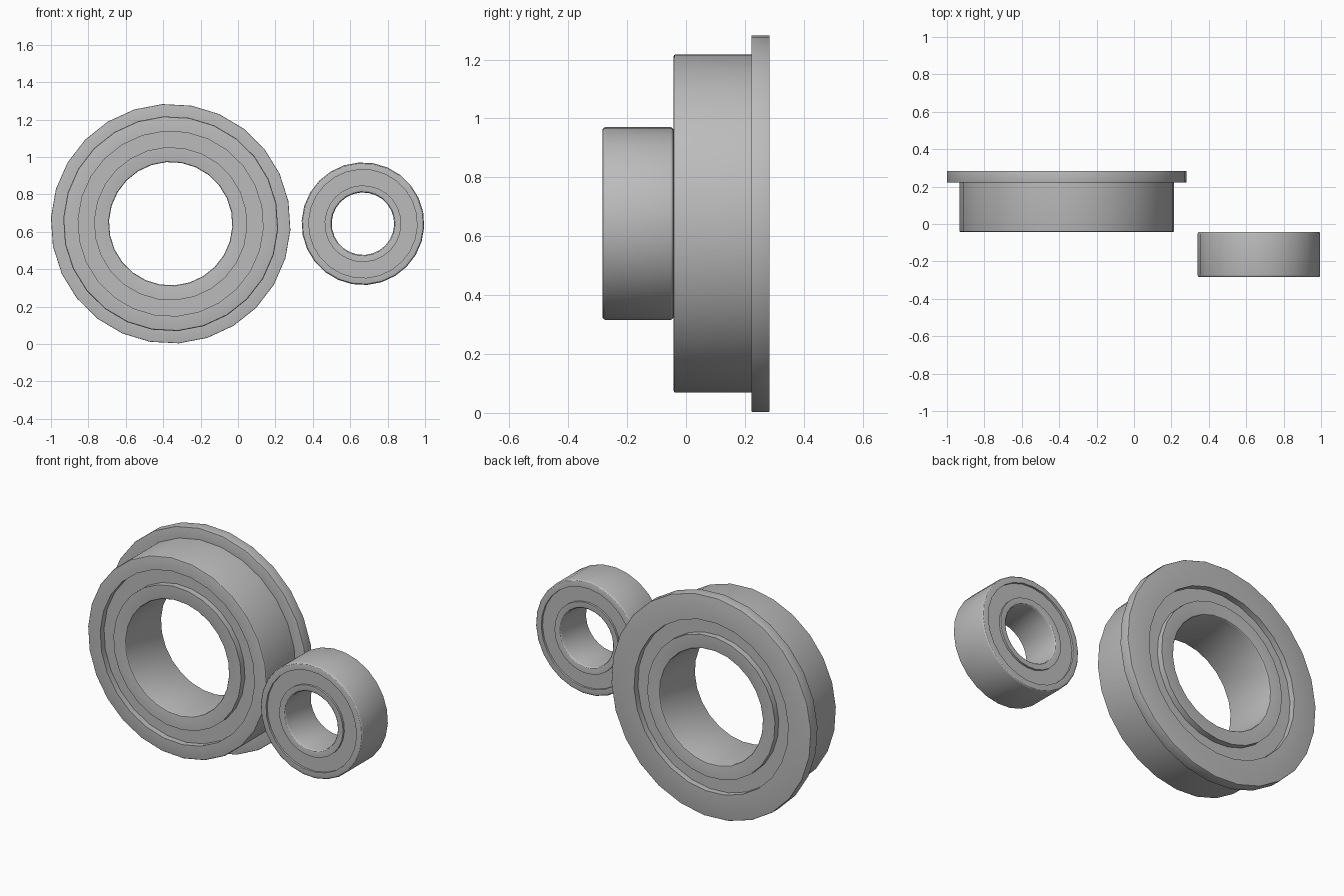
import bpy, math
from mathutils import Vector

if "Cube" in bpy.data.objects:
    bpy.data.objects.remove(bpy.data.objects["Cube"], do_unlink=True)

steel = bpy.data.materials.new("grey steel")
steel.use_nodes = True
colour = (0.5, 0.5, 0.5, 1)
steel.diffuse_color = colour
steel.node_tree.nodes["Principled BSDF"].inputs["Base Color"].default_value = colour


def lathe(name, profile, centre, sides, turn):
    """Revolve a closed (radius, y) profile around the y axis."""
    verts, faces = [], []
    n = len(profile)
    for i in range(sides):
        a = math.radians(turn) + math.tau * i / sides
        verts += [(r * math.cos(a), y, r * math.sin(a)) for r, y in profile]
        j = (i + 1) % sides
        for k in range(n):
            m = (k + 1) % n
            faces.append((i * n + k, i * n + m, j * n + m, j * n + k))
    mesh = bpy.data.meshes.new(name)
    mesh.from_pydata(verts, [], faces)
    mesh.materials.append(steel)
    obj = bpy.data.objects.new(name, mesh)
    obj.location = Vector(centre)
    bpy.context.collection.objects.link(obj)
    bpy.ops.object.select_all(action='DESELECT')
    obj.select_set(True)
    bpy.context.view_layer.objects.active = obj
    # consistent outward normals
    bpy.ops.object.mode_set(mode='EDIT')
    bpy.ops.mesh.select_all(action='SELECT')
    bpy.ops.mesh.normals_make_consistent(inside=False)
    bpy.ops.object.mode_set(mode='OBJECT')
    bpy.ops.object.shade_smooth_by_angle(angle=math.radians(30))
    return obj


def rounded(r, y, sr, sy, size, steps=3):
    """Points rounding a corner; sr and sy point away from the material."""
    pts = []
    for i in range(steps + 1):
        a = math.pi / 2 * i / steps
        pts.append((r - sr * size * (1 - math.cos(a)),
                    y - sy * size * (1 - math.sin(a))))
    return pts


def bearing(prefix, centre, front, back, outer, groove_out, groove_in, bore,
            recess, bevel, sides, turn, flange=None):
    # outer race, with an optional flange at the back
    rim = rounded(outer, front, 1, -1, bevel)[::-1]
    if flange:
        radius, start = flange
        rim += [(outer, start)]
        rim += rounded(radius, start, 1, -1, bevel / 2)[::-1]
        rim += rounded(radius, back, 1, 1, bevel / 2)
    else:
        rim += rounded(outer, back, 1, 1, bevel)
    lathe(prefix + "_outer_race",
          [(groove_out, front)] + rim + [(groove_out, back)],
          centre, sides, turn)
    # inner race, rounded at the bore
    inner = [(groove_in, back)]
    inner += rounded(bore, back, -1, 1, bevel)[::-1]
    inner += rounded(bore, front, -1, -1, bevel)
    inner += [(groove_in, front)]
    lathe(prefix + "_inner_race", inner, centre, sides, turn)
    # recessed shields closing both sides of the gap
    for side, y, step in (("front", front + recess, 1), ("back", back - recess, -1)):
        lathe(prefix + "_" + side + "_shield",
              [(groove_in - 0.005, y), (groove_out + 0.005, y),
               (groove_out + 0.005, y + step * 0.02),
               (groove_in - 0.005, y + step * 0.02)],
              centre, sides, turn)


bearing("large_bearing", (-0.36, 0, 0.643), -0.042, 0.284, 0.575, 0.495, 0.41,
        0.33, 0.035, 0.006, 26, -3, flange=(0.641, 0.222))
bearing("small_bearing", (0.668, 0, 0.643), -0.284, -0.042, 0.328, 0.29, 0.205,
        0.167, 0.012, 0.011, 26, -3)
